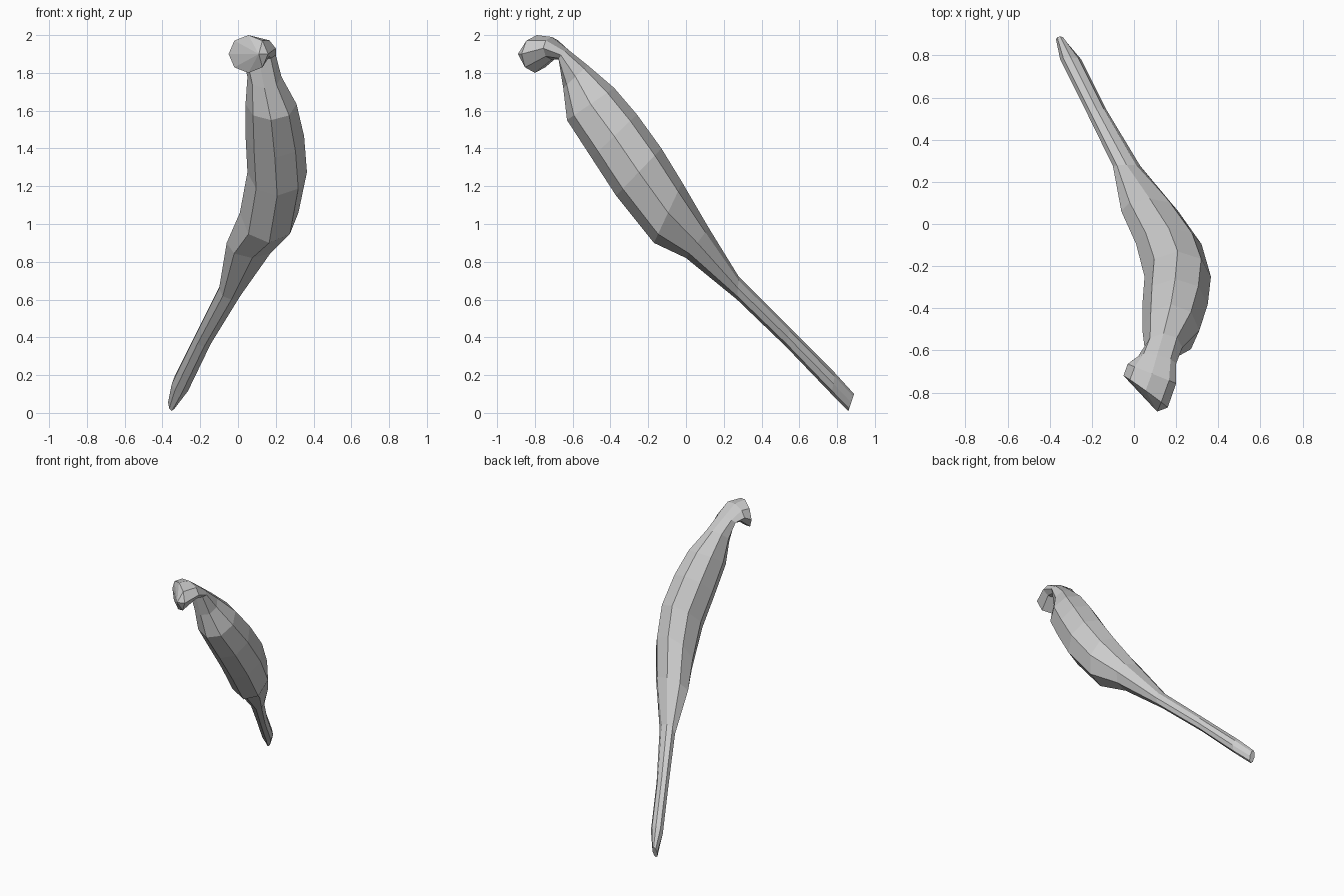
import bpy, bmesh, math
from mathutils import Vector

cube = bpy.data.objects.get("Cube")
if cube:
    bpy.data.objects.remove(cube)

SIDES = 8

grey = bpy.data.materials.new("plain grey")
grey.use_nodes = True
grey.diffuse_color = (0.6, 0.6, 0.6, 1)
grey.node_tree.nodes["Principled BSDF"].inputs["Base Color"].default_value = (0.6, 0.6, 0.6, 1)

# Cross-sections from tail to head:
# back edge (y, z), belly edge (y, z), x range, slant of y along x
sections = [
    ((.89, .10), (.86, .01), (-.37, -.33), 0),
    ((.79, .21), (.77, .10), (-.35, -.25), 0),
    ((.55, .45), (.53, .35), (-.23, -.13), 0),
    ((.28, .72), (.27, .60), (-.10, .03), 0),
    ((.12, .98), (.00, .82), (-.06, .21), 0),
    ((-.02, 1.22), (-.17, .90), (.01, .32), 0),
    ((-.13, 1.40), (-.37, 1.15), (.05, .365), 0),
    ((-.26, 1.58), (-.50, 1.35), (.04, .35), 0),
    ((-.38, 1.72), (-.63, 1.55), (.04, .31), 0),
    ((-.52, 1.84), (-.65, 1.72), (.05, .23), 0),
    ((-.62, 1.92), (-.67, 1.87), (.02, .20), -.2),
    ((-.71, 1.99), (-.71, 1.87), (-.03, .20), -.4),
    ((-.79, 2.00), (-.80, 1.80), (-.05, .16), -.72),
]


def ring(bm, back, belly, span, slant):
    """Add one elliptical cross-section and return its vertices."""
    top, low = Vector((0, *back)), Vector((0, *belly))
    mid, half = (top + low) / 2, (top - low) / 2
    cx, rx = sum(span) / 2, (span[1] - span[0]) / 2
    verts = []
    for i in range(SIDES):
        a = math.tau * i / SIDES
        dx = rx * math.cos(a)
        p = mid + half * math.sin(a)
        verts.append(bm.verts.new((cx + dx, p.y + slant * dx, p.z)))
    return verts


# Body: one lofted skin, closed at both ends
bm = bmesh.new()
rings = [ring(bm, *s) for s in sections]
for a, b in zip(rings, rings[1:]):
    for i in range(SIDES):
        j = (i + 1) % SIDES
        bm.faces.new((a[i], a[j], b[j], b[i]))
bm.faces.new(rings[0])

# Blunt snout drawn to a low point
tip = bm.verts.new((.11, -.89, 1.9))
for i in range(SIDES):
    bm.faces.new((rings[-1][i], rings[-1][(i + 1) % SIDES], tip))
bmesh.ops.recalc_face_normals(bm, faces=bm.faces)

mesh = bpy.data.meshes.new("curved_body")
bm.to_mesh(mesh)
bm.free()
mesh.materials.append(grey)
body = bpy.data.objects.new("curved_body", mesh)
bpy.context.collection.objects.link(body)
